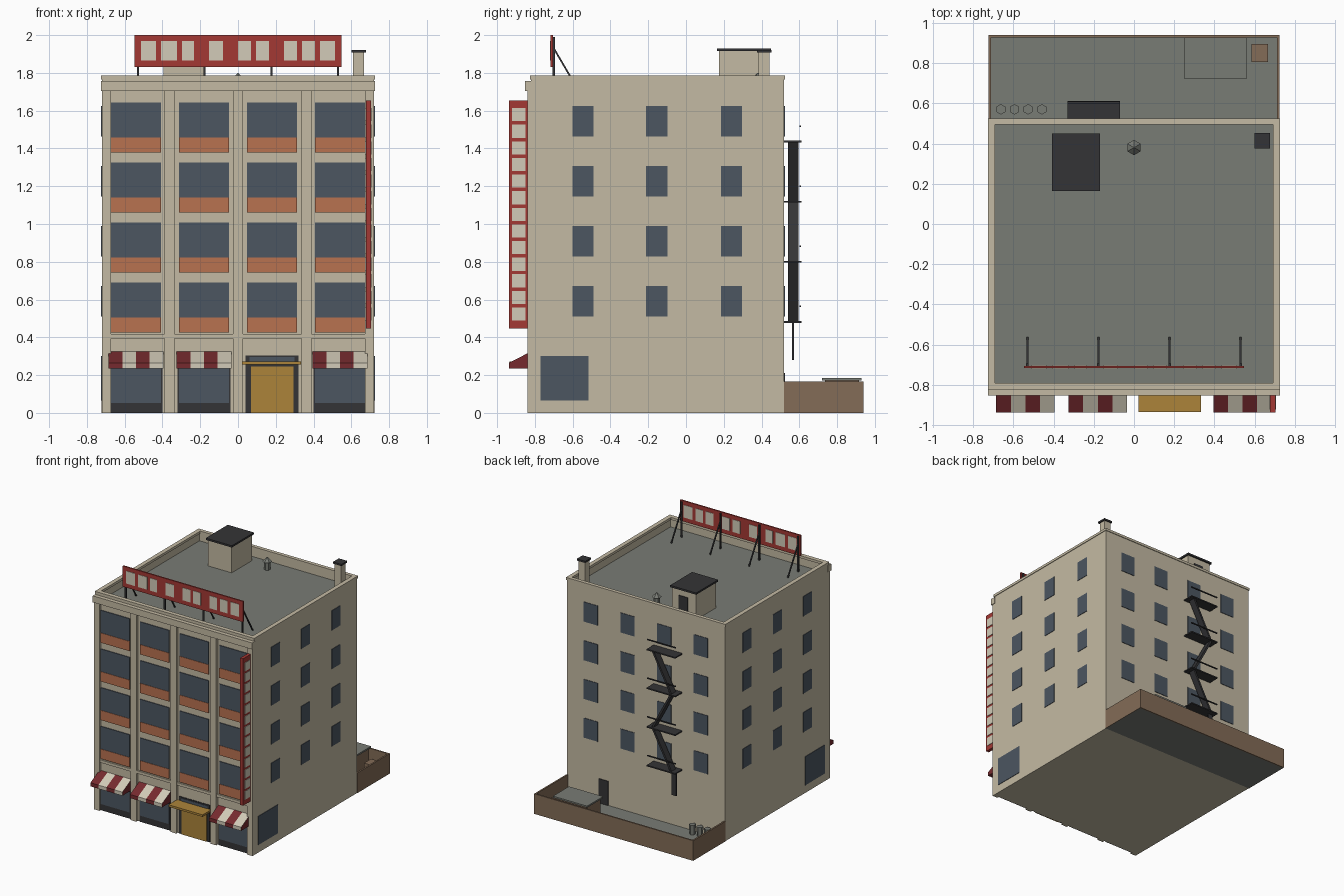
import bpy, bmesh, math
from mathutils import Matrix, Vector

if "Cube" in bpy.data.objects:
    bpy.data.objects.remove(bpy.data.objects["Cube"])


def mat(name, r, g, b):
    m = bpy.data.materials.new(name)
    m.diffuse_color = [((c / 255 + 0.055) / 1.055) ** 2.4 for c in (r, g, b)] + [1]
    m.use_nodes = True
    m.node_tree.nodes["Principled BSDF"].inputs["Base Color"].default_value = m.diffuse_color
    return m


STONE = mat("stone", 196, 186, 163)
GREY = mat("roof grey", 121, 124, 117)
GLASS = mat("blue glass", 76, 86, 97)
TERRA = mat("terracotta", 184, 114, 80)
DARK = mat("charcoal", 52, 52, 54)
RED = mat("sign red", 164, 56, 52)
MAROON = mat("awning maroon", 118, 42, 46)
CREAM = mat("cream", 210, 203, 184)
GOLD = mat("gold", 172, 132, 58)
BROWN = mat("brown", 131, 108, 87)


def finish(name, bm, *mats):
    bmesh.ops.recalc_face_normals(bm, faces=bm.faces)
    me = bpy.data.meshes.new(name)
    bm.to_mesh(me)
    bm.free()
    for m in mats:
        me.materials.append(m)
    ob = bpy.data.objects.new(name, me)
    bpy.context.collection.objects.link(ob)
    return ob


def boxes(name, m, *items):
    """Each item is (x0, x1, y0, y1, z0, z1)."""
    bm = bmesh.new()
    for x0, x1, y0, y1, z0, z1 in items:
        mx = Matrix.Translation(((x0 + x1) / 2, (y0 + y1) / 2, (z0 + z1) / 2))
        bmesh.ops.create_cube(bm, size=1, matrix=mx @ Matrix.Diagonal((x1 - x0, y1 - y0, z1 - z0, 1)))
    return finish(name, bm, m)


def beams(name, m, a, b, *pairs):
    """Slanted bars of section a x b between point pairs."""
    bm = bmesh.new()
    for p, q in pairs:
        p, q = Vector(p), Vector(q)
        rot = (q - p).to_track_quat('Z', 'Y').to_matrix().to_4x4()
        mx = Matrix.Translation((p + q) / 2) @ rot @ Matrix.Diagonal((a, b, (q - p).length, 1))
        bmesh.ops.create_cube(bm, size=1, matrix=mx)
    return finish(name, bm, m)


def cones(name, m, *items):
    """Six-sided cones, each (x, y, z0, z1, r0, r1)."""
    bm = bmesh.new()
    for x, y, z0, z1, r0, r1 in items:
        bmesh.ops.create_cone(bm, cap_ends=True, segments=6, radius1=r0, radius2=r1, depth=z1 - z0,
                              matrix=Matrix.Translation((x, y, (z0 + z1) / 2)))
    return finish(name, bm, m)


# Main block with sunken roof
F, B, W = -0.82, 0.52, 0.72
bm = bmesh.new()
bmesh.ops.create_cube(bm, size=1, matrix=Matrix.Translation((0, (F + B) / 2, 0.885))
                      @ Matrix.Diagonal((2 * W, B - F, 1.77, 1)))
top = max(bm.faces, key=lambda f: f.calc_center_median().z)
bmesh.ops.inset_individual(bm, faces=[top], thickness=0.027)
roof = bmesh.ops.extrude_discrete_faces(bm, faces=[top])["faces"][0]
bmesh.ops.translate(bm, verts=roof.verts, vec=(0, 0, -0.07))
roof.material_index = 1
finish("main_block", bm, STONE, GREY)
O = W + 0.005
boxes("parapet_cap", STONE,
      (-O, O, F - 0.005, F + 0.03, 1.765, 1.785), (-O, O, B - 0.025, B + 0.005, 1.765, 1.785),
      (-O, -0.69, F + 0.03, B - 0.025, 1.765, 1.785), (0.69, O, F + 0.03, B - 0.025, 1.765, 1.785))

# Front facade: pilasters, cornice, belt course
boxes("front_pilasters", STONE,
      *[(x0, x1, -0.84, F + 0.01, 0, 1.71) for x0, x1 in
        ((-W, -0.672), (-0.39, -0.337), (-0.027, 0.027), (0.337, 0.39), (0.672, W))])
boxes("front_cornice", STONE, (-O, O, -0.852, F + 0.01, 1.705, 1.758))
boxes("belt_course", STONE, (-0.672, 0.672, -0.834, F + 0.01, 0.395, 0.418))

# Front windows and spandrels
bays = (-0.54, -0.18, 0.18, 0.54)
floors = [0.318 * i for i in range(4)]
h = 0.132
boxes("front_windows", GLASS,
      *[(x - h, x + h, F - 0.006, F + 0.002, 0.505 + z, 0.69 + z) for x in bays for z in floors])
boxes("front_spandrels", TERRA,
      *[(x - h, x + h, F - 0.009, F + 0.002, 0.425 + z, 0.505 + z) for x in bays for z in floors])

# Side and rear windows
side = [(s, y, z) for s in (-1, 1) for y in (-0.545, -0.155, 0.24) for z in floors]
boxes("side_windows", GLASS,
      *[(s * W - 0.004, s * W + 0.004, y - 0.056, y + 0.056, 0.51 + z, 0.672 + z) for s, y, z in side],
      *[(s * W - 0.004, s * W + 0.004, -0.77, -0.515, 0.065, 0.30) for s in (-1, 1)])
boxes("rear_windows", GLASS,
      *[(x - 0.064, x + 0.064, B - 0.004, B + 0.004, 0.51 + z, 0.672 + z)
        for x in (-0.5, -0.167, 0.167, 0.5) for z in floors])
boxes("rear_door", DARK, (0.34, 0.43, B - 0.004, B + 0.005, 0, 0.21))

# Shopfronts and entrance
shops = (-0.54, -0.18, 0.54)
boxes("shop_frames", DARK, *[(x - 0.14, x + 0.14, F - 0.004, F + 0.002, 0, 0.305) for x in bays])
boxes("shop_glass", GLASS, *[(x - h, x + h, F - 0.009, F, 0.053, 0.295) for x in shops],
      (0.06, 0.3, F - 0.007, F, 0.255, 0.295))
boxes("entrance_door", GOLD, (0.068, 0.295, F - 0.009, F, 0, 0.245))
boxes("entrance_canopy", GOLD, (0.022, 0.333, -0.935, F, 0.255, 0.272))


# Striped awnings
def awning(name, cx):
    bm = bmesh.new()
    prof = ((F, 0.325), (-0.938, 0.265), (-0.938, 0.235), (F, 0.235))
    rings = [[bm.verts.new((cx - 0.145 + 0.0725 * i, y, z)) for y, z in prof] for i in range(5)]
    bm.faces.new(rings[0])
    bm.faces.new(rings[4])
    for i in range(4):
        for j in range(4):
            k = (j + 1) % 4
            f = bm.faces.new((rings[i][j], rings[i][k], rings[i + 1][k], rings[i + 1][j]))
            f.material_index = i % 2 if j < 2 else 0
    finish(name, bm, MAROON, CREAM)


for n, x in zip(("left", "middle", "right"), shops):
    awning("awning_" + n, x)

# Vertical blade sign with blank panels on both sides
boxes("blade_sign", RED, (0.677, 0.703, -0.938, -0.835, 0.447, 1.655))
boxes("blade_sign_panels", CREAM,
      *[(x - 0.004, x + 0.004, -0.921, -0.851, 0.488 + 0.088 * i, 0.558 + 0.088 * i)
        for x in (0.677, 0.703) for i in range(13)])

# Rooftop sign on braced posts
boxes("roof_sign", RED, (-0.547, 0.547, -0.717, -0.705, 1.83, 2.0))
panels = ((-0.513, -0.434), (-0.407, -0.323), (-0.296, -0.233), (-0.153, -0.08), (0, 0.07),
          (0.095, 0.164), (0.243, 0.312), (0.339, 0.407), (0.434, 0.513))
boxes("roof_sign_panels", CREAM, *[(a, b, -0.72, -0.702, 1.865, 1.968) for a, b in panels])
posts = (-0.53, -0.177, 0.177, 0.53)
boxes("sign_posts", DARK, *[(x - 0.006, x + 0.006, -0.706, -0.694, 1.70, 1.99) for x in posts])
beams("sign_braces", DARK, 0.009, 0.009, *[((x, -0.70, 1.93), (x, -0.565, 1.70)) for x in posts])

# Stair house, chimney and vent on the roof
boxes("stair_house", STONE, (-0.395, -0.18, 0.175, 0.437, 1.69, 1.92))
boxes("stair_house_cap", DARK, (-0.407, -0.17, 0.163, 0.449, 1.915, 1.93))
boxes("stair_house_door", DARK, (-0.325, -0.24, 0.43, 0.442, 1.70, 1.865))
boxes("chimney", STONE, (0.61, 0.667, 0.385, 0.442, 1.69, 1.912))
boxes("chimney_cap", DARK, (0.6, 0.677, 0.376, 0.452, 1.908, 1.922))
cones("roof_vent", GREY, (0, 0.38, 1.69, 1.77, 0.024, 0.024), (0, 0.38, 1.765, 1.80, 0.038, 0.002))

# Fire escape
levels = [0.482 + z for z in floors]
boxes("escape_platforms", DARK, *[(-0.33, -0.07, B, 0.611, z - 0.005, z + 0.005) for z in levels])
boxes("escape_rails", DARK, *[(-0.33, -0.07, 0.6, 0.609, z + 0.078, z + 0.086) for z in levels])
ends = (-0.28, -0.11)
beams("escape_flights", DARK, 0.055, 0.016,
      *[((ends[i % 2], 0.568, levels[i]), (ends[(i + 1) % 2], 0.568, levels[i + 1])) for i in range(3)])
boxes("escape_ladder", DARK, (-0.31, -0.27, 0.56, 0.571, 0.28, 0.48))

# Rear yard with wall, bin store, crate and cans
boxes("yard_floor", GREY, (-W, W, B, 0.93, 0, 0.01))
boxes("yard_wall", BROWN, (-W - 0.003, -W + 0.01, B, 0.94, 0, 0.165), (W - 0.01, W + 0.003, B, 0.94, 0, 0.165),
      (-W + 0.01, W - 0.01, 0.928, 0.94, 0, 0.165))
boxes("bin_store", BROWN, (0.265, 0.545, 0.735, 0.915, 0.005, 0.172))
boxes("bin_store_lid", GREY, (0.25, 0.56, 0.72, 0.928, 0.172, 0.185))
boxes("crate", BROWN, (0.583, 0.667, 0.805, 0.895, 0.005, 0.1))
cones("yard_cans", GREY, *[(-0.662 + 0.068 * i, 0.57, 0.005, 0.09, 0.022, 0.026) for i in range(4)])
